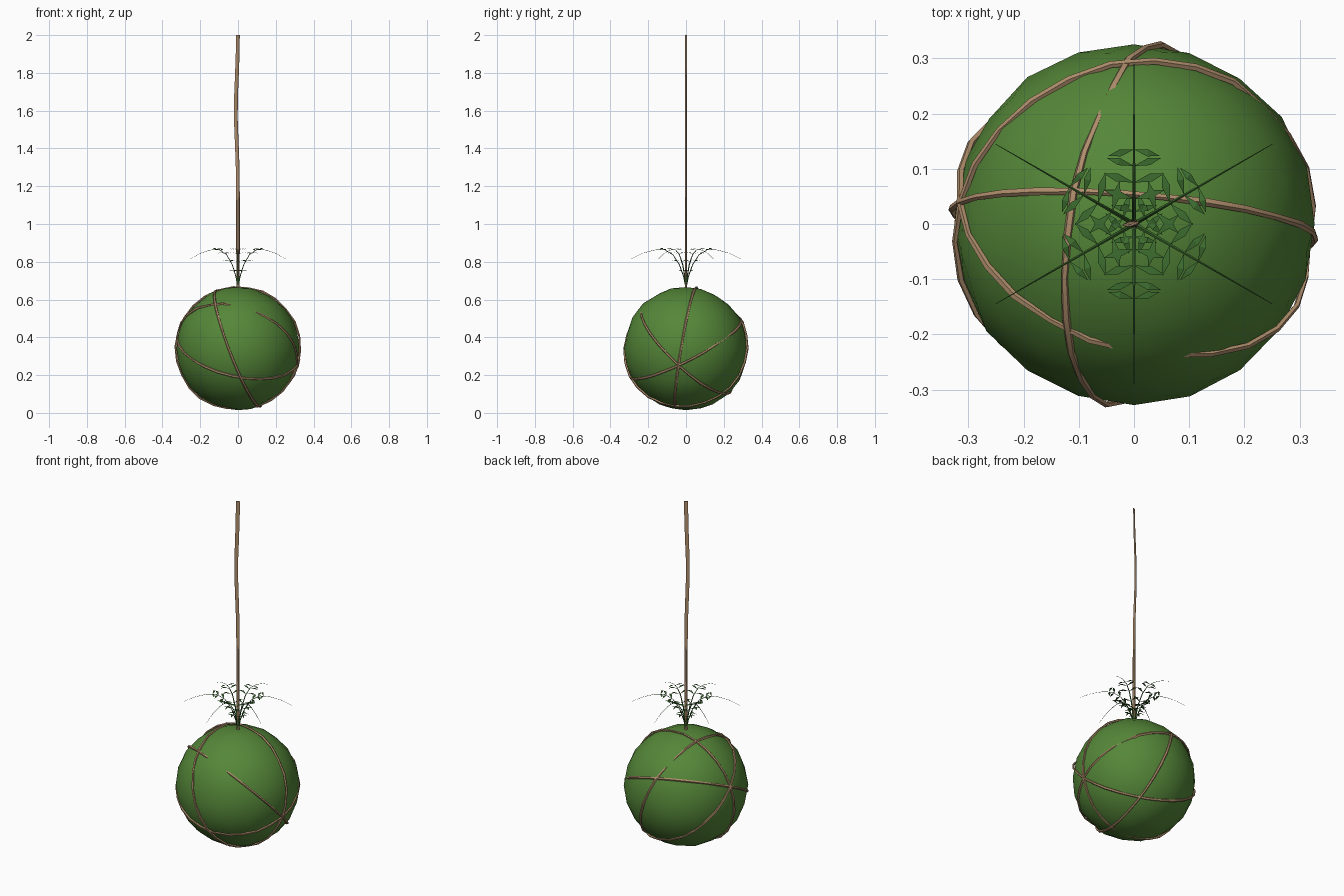
import bpy, bmesh, math, random
from mathutils import Vector, Matrix

random.seed(4)
if "Cube" in bpy.data.objects:
    bpy.data.objects.remove(bpy.data.objects["Cube"])


def material(name, rgb):
    m = bpy.data.materials.new(name)
    m.use_nodes = True
    m.diffuse_color = (*rgb, 1)
    m.node_tree.nodes["Principled BSDF"].inputs["Base Color"].default_value = (*rgb, 1)
    return m


MOSS = material("moss green", (0.09, 0.24, 0.04))
TWINE = material("twine tan", (0.43, 0.27, 0.15))
LEAF = material("fern green", (0.045, 0.15, 0.028))
CENTRE = Vector((0, 0, 0.34))
UP = Vector((0, 0, 1))


def finish(bm, name, mat, angle=60):
    mesh = bpy.data.meshes.new(name)
    bm.to_mesh(mesh)
    bm.free()
    mesh.materials.append(mat)
    ob = bpy.data.objects.new(name, mesh)
    bpy.context.collection.objects.link(ob)
    bpy.ops.object.select_all(action="DESELECT")
    ob.select_set(True)
    bpy.context.view_layer.objects.active = ob
    bpy.ops.object.shade_smooth_by_angle(angle=math.radians(angle))
    return ob


def tube(bm, path, widths, sides_dir, closed=False, sides=6):
    """Sweep an oval section; widths holds (half width, half depth)."""
    rings, n = [], len(path)
    for i, p in enumerate(path):
        a = path[i - 1] if closed or i else p
        b = path[(i + 1) % n] if closed or i < n - 1 else p
        t = (b - a).normalized()
        side = (sides_dir[i] - t * sides_dir[i].dot(t)).normalized()
        other = t.cross(side)
        w, d = widths[i]
        rings.append([bm.verts.new(p + side * w * math.cos(k * math.tau / sides)
                                   + other * d * math.sin(k * math.tau / sides))
                      for k in range(sides)])
    for i in range(n if closed else n - 1):
        r, s = rings[i], rings[(i + 1) % n]
        for k in range(sides):
            j = (k + 1) % sides
            bm.faces.new((r[k], r[j], s[j], s[k]))
    if not closed:
        bm.faces.new(rings[0][::-1])
        bm.faces.new(rings[-1])


# Moss ball
bm = bmesh.new()
bmesh.ops.create_icosphere(bm, subdivisions=3, radius=0.329)
for v in bm.verts:
    v.co *= random.uniform(0.985, 1.005)
bmesh.ops.translate(bm, verts=bm.verts, vec=CENTRE)
finish(bm, "moss_ball", MOSS, 80)


# Twine loops: great circles, each sinking into the moss around one direction
def twine_loop(name, u, v, sink):
    u = Vector(u).normalized()
    v = Vector(v)
    v = (v - u * v.dot(u)).normalized()
    n = u.cross(v)
    sink = Vector(sink).normalized()
    path, widths, sides = [], [], []
    count = 26
    for i in range(count):
        a = i * math.tau / count
        d = u * math.cos(a) + v * math.sin(a)
        depth = 0.012 * max(0, (d.dot(sink) - 0.93) / 0.07)
        path.append(CENTRE + d * (0.329 - depth + random.uniform(-0.002, 0.003)))
        w = random.uniform(0.006, 0.008)
        widths.append((w, w * 0.85))
        sides.append(n)
    bm = bmesh.new()
    tube(bm, path, widths, sides, closed=True, sides=5)
    finish(bm, name, TWINE)


KNOT = (0.32, -0.04, -0.09)
twine_loop("twine_loop_over_top", KNOT, (0, 0.055, 0.33), (0, -0.1, -0.3))
twine_loop("twine_loop_low_front", KNOT, (0.05, -0.29, -0.16), (0.3, 0.2, 0.1))
twine_loop("twine_loop_high_front", KNOT, (0.06, -0.24, 0.21), (0.06, -0.24, 0.21))
twine_loop("twine_loop_crosswise", (-0.05, -0.33, 0), (-0.12, -0.03, 0.3), (-0.07, 0.22, 0.24))

# Hanging cord, flattening towards its upper end
path, widths, sides = [], [], []
steps = 12
for i in range(steps + 1):
    t = i / steps
    z = 0.65 + 1.35 * t
    bend = -0.012 * math.exp(-((z - 1.6) / 0.22) ** 2)
    path.append(Vector((bend, 0, z)))
    widths.append((0.009 + 0.002 * t, 0.007 - 0.005 * t))
    roll = math.radians(25 * t)
    sides.append(Vector((math.cos(roll), math.sin(roll), 0)))
bm = bmesh.new()
tube(bm, path, widths, sides)
finish(bm, "hanging_cord", TWINE, 40)

# Fern frond: arching stem with paired leaflets, in the x-z plane
ARCH = [(0, 0.66), (0.012, 0.72), (0.035, 0.785), (0.07, 0.838), (0.115, 0.865),
        (0.17, 0.862), (0.23, 0.845), (0.29, 0.815)]


def arch_point(r):
    for (r0, z0), (r1, z1) in zip(ARCH, ARCH[1:]):
        if r <= r1:
            return Vector((r, 0, z0 + (z1 - z0) * (r - r0) / (r1 - r0)))


def leaflet(bm, base, out, length):
    """Folded blade: broad past the middle, pointed at the tip."""
    across = out.cross(UP).normalized()
    mid = base + out * length * 0.55 + UP * 0.006
    tip = base + out * length - UP * 0.002
    w = length * 0.13
    b, m0, m1, t = [bm.verts.new(c) for c in (base, mid - across * w, mid + across * w, tip)]
    bm.faces.new((b, m0, m1))
    bm.faces.new((m0, t, m1))


def frond(name, turn):
    bm = bmesh.new()
    path = [Vector((r, 0, z)) for r, z in ARCH]
    last = len(path) - 1
    widths = [(0.0045 - 0.004 * i / last, 0.003 - 0.0026 * i / last) for i in range(last + 1)]
    tube(bm, path, widths, [Vector((0, 1, 0))] * len(path), sides=4)
    for r, length in ((0.022, 0.045), (0.045, 0.058), (0.075, 0.058), (0.105, 0.052), (0.135, 0.048)):
        for s in (-1, 1):
            out = Vector((-0.25 if r > 0.12 else 0.3, s, 0.1)).normalized()
            leaflet(bm, arch_point(r), out, length)
    bmesh.ops.transform(bm, matrix=Matrix.Rotation(turn, 4, "Z"), verts=bm.verts)
    finish(bm, name, LEAF, 30)


for i in range(6):
    frond(f"fern_frond_{i + 1}", math.radians(30 + 60 * i))
